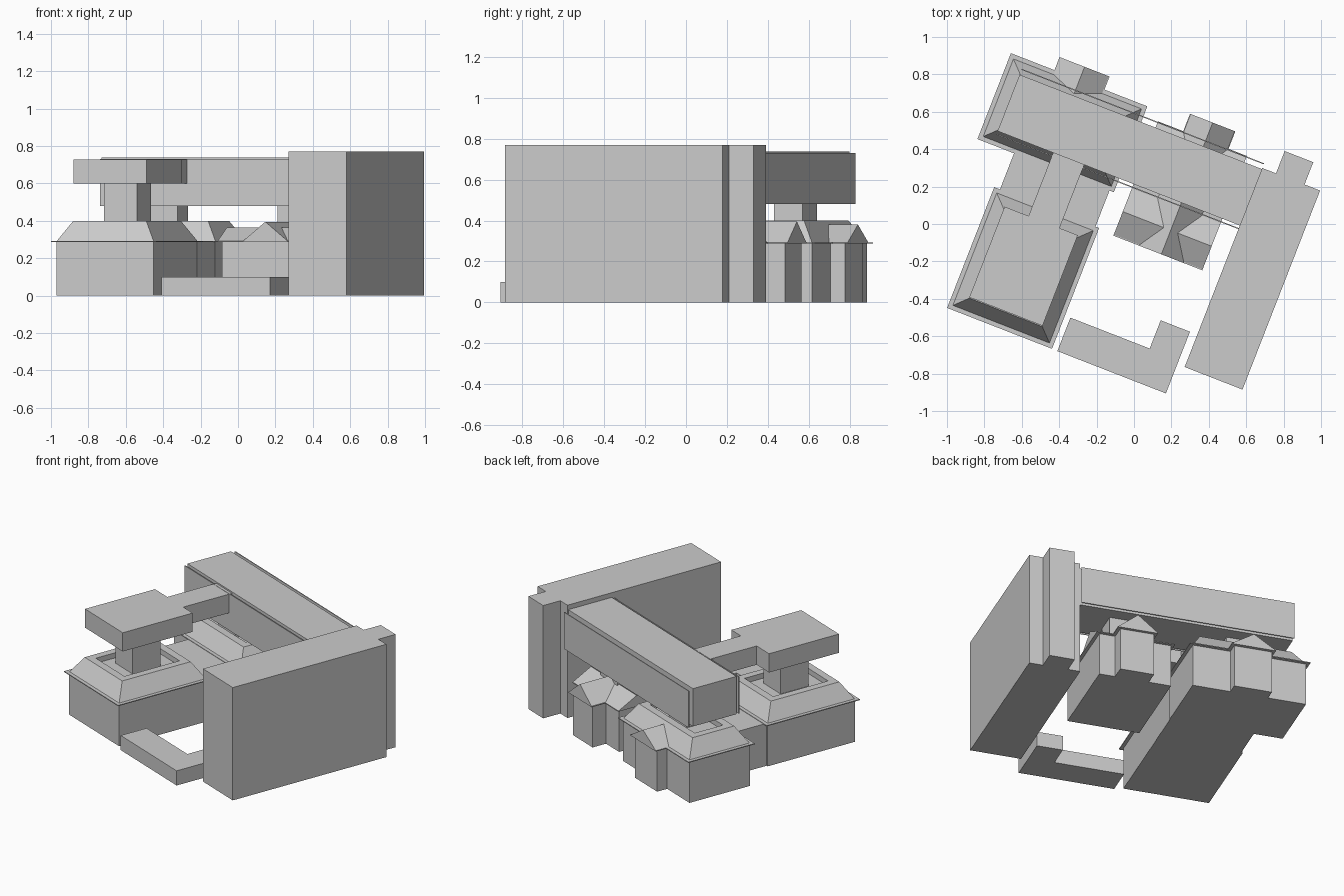
import bpy, bmesh, math
from mathutils import Matrix

cube = bpy.data.objects.get("Cube")
if cube:
    bpy.data.objects.remove(cube, do_unlink=True)

# One plain grey for the whole complex
grey = bpy.data.materials.new("plain_grey")
grey.use_nodes = True
colour = (0.6, 0.6, 0.6, 1)
grey.diffuse_color = colour
grey.node_tree.nodes["Principled BSDF"].inputs["Base Color"].default_value = colour

# Everything is laid out square, then turned to the site angle
TURN = Matrix.Rotation(math.radians(-21.3), 4, 'Z')
EAVE, ROOF, DECK = 0.29, 0.40, 0.48


def finish(bm, name):
    bmesh.ops.recalc_face_normals(bm, faces=bm.faces)
    bm.transform(TURN)
    mesh = bpy.data.meshes.new(name)
    bm.to_mesh(mesh)
    bm.free()
    mesh.materials.append(grey)
    obj = bpy.data.objects.new(name, mesh)
    bpy.context.collection.objects.link(obj)
    return obj


def extrude(name, outline, z0, z1):
    """Flat-topped block from a plan outline."""
    bm = bmesh.new()
    base = bm.faces.new([bm.verts.new((x, y, z0)) for x, y in outline])
    top = bmesh.ops.extrude_face_region(bm, geom=[base])["geom"]
    verts = [g for g in top if isinstance(g, bmesh.types.BMVert)]
    bmesh.ops.translate(bm, verts=verts, vec=(0, 0, z1 - z0))
    return finish(bm, name)


def box(name, x0, x1, y0, y1, z0, z1):
    return extrude(name, [(x0, y0), (x1, y0), (x1, y1), (x0, y1)], z0, z1)


def eave(name, x0, x1, y0, y1):
    return box(name, x0, x1, y0, y1, EAVE - 0.003, EAVE + 0.003)


def hip_roof(name, x0, x1, y0, y1, run=0.07):
    """Truncated hip with a sunken flat top."""
    bm = bmesh.new()
    rings = []
    for inset, z in ((0, EAVE), (run, ROOF), (run + 0.05, ROOF), (run + 0.05, ROOF - 0.035)):
        a, b, c, d = x0 + inset, x1 - inset, y0 + inset, y1 - inset
        rings.append([bm.verts.new((x, y, z)) for x, y in ((a, c), (b, c), (b, d), (a, d))])
    for low, high in zip(rings, rings[1:]):
        for i in range(4):
            j = (i + 1) % 4
            bm.faces.new((low[i], low[j], high[j], high[i]))
    bm.faces.new(rings[0])
    bm.faces.new(rings[-1])
    return finish(bm, name)


def gable_roof(name, x0, x1, y0, y1, peak, along_x=False):
    """Triangular prism, ridge along x or y."""
    bm = bmesh.new()
    ends = []
    for t in (0, 1):
        if along_x:
            x = (x0, x1)[t]
            pts = ((x, y0, EAVE), (x, y1, EAVE), (x, (y0 + y1) / 2, peak))
        else:
            y = (y0, y1)[t]
            pts = ((x0, y, EAVE), (x1, y, EAVE), ((x0 + x1) / 2, y, peak))
        ends.append([bm.verts.new(p) for p in pts])
        bm.faces.new(ends[-1])
    for i in range(3):
        j = (i + 1) % 3
        bm.faces.new((ends[0][i], ends[0][j], ends[1][j], ends[1][i]))
    return finish(bm, name)


# Tall slab building with a stair shaft at the rear
extrude("tall_slab_building",
        [(0.53, -0.614), (0.862, -0.614), (0.862, 0.528), (0.773, 0.528),
         (0.773, 0.656), (0.609, 0.656), (0.609, 0.528), (0.53, 0.528)], 0, 0.77)

# Low L-shaped forecourt block
extrude("low_forecourt_block",
        [(-0.135, -0.782), (0.488, -0.782), (0.488, -0.428), (0.32, -0.428),
         (0.32, -0.59), (-0.135, -0.59)], 0, 0.1)

# West building: two hipped wings joined by a flat link
LIP = 0.022
for name, (x0, x1, y0, y1) in {"south_wing": (-0.768, -0.166, -0.781, -0.088),
                               "north_wing": (-0.945, -0.162, 0.119, 0.612)}.items():
    walls = (x0 + LIP, x1 - LIP, y0 + LIP, y1 - LIP)
    box(name + "_walls", *walls, 0, EAVE)
    eave(name + "_eave", x0, x1, y0, y1)
    hip_roof(name + "_roof", *walls)
box("link_walls", -0.735, -0.187, -0.12, 0.15, 0, EAVE)

# Rear gabled bay of the north wing
box("north_bay_walls", -0.675, -0.43, 0.55, 0.665, 0, EAVE)
eave("north_bay_eave", -0.695, -0.408, 0.58, 0.687)
gable_roof("north_bay_roof", -0.695, -0.408, 0.528, 0.687, 0.38)

# Middle house: long gabled spine crossed by two gabled ranges
box("middle_house_walls", -0.06, 0.408, -0.078, 0.538, 0, EAVE)
box("middle_house_bay_walls", 0.085, 0.305, 0.5, 0.638, 0, EAVE)
eave("middle_house_eave", -0.08, 0.43, -0.098, 0.558)
eave("middle_house_bay_eave", 0.065, 0.325, 0.55, 0.658)
gable_roof("middle_house_spine_roof", 0.065, 0.325, -0.098, 0.658, 0.395)
for name, y0 in (("front", -0.098), ("rear", 0.282)):
    gable_roof(name + "_cross_roof", -0.08, 0.43, y0, y0 + 0.276, 0.363, True)

# Raised long bar with thin screens on both long sides
box("raised_bar", -0.86, 0.53, 0.198, 0.522, DECK, 0.738)
for name, y in (("front", 0.177), ("rear", 0.549)):
    box(name + "_bar_screen", -0.86, 0.53, y, y + 0.006, DECK, 0.73)

# Cores carrying the raised volumes
box("west_bar_core", -0.65, -0.457, 0.284, 0.433, 0.36, DECK)
box("east_bar_core", 0.115, 0.305, 0.284, 0.433, EAVE, DECK)
box("pavilion_core", -0.56, -0.37, -0.537, -0.33, 0.36, 0.6)

# Raised pavilion with a bridge to the bar
extrude("raised_pavilion_and_bridge",
        [(-0.678, -0.685), (-0.258, -0.685), (-0.258, -0.165), (-0.363, -0.165),
         (-0.363, 0.198), (-0.541, 0.198), (-0.541, -0.165), (-0.678, -0.165)], 0.6, 0.728)
